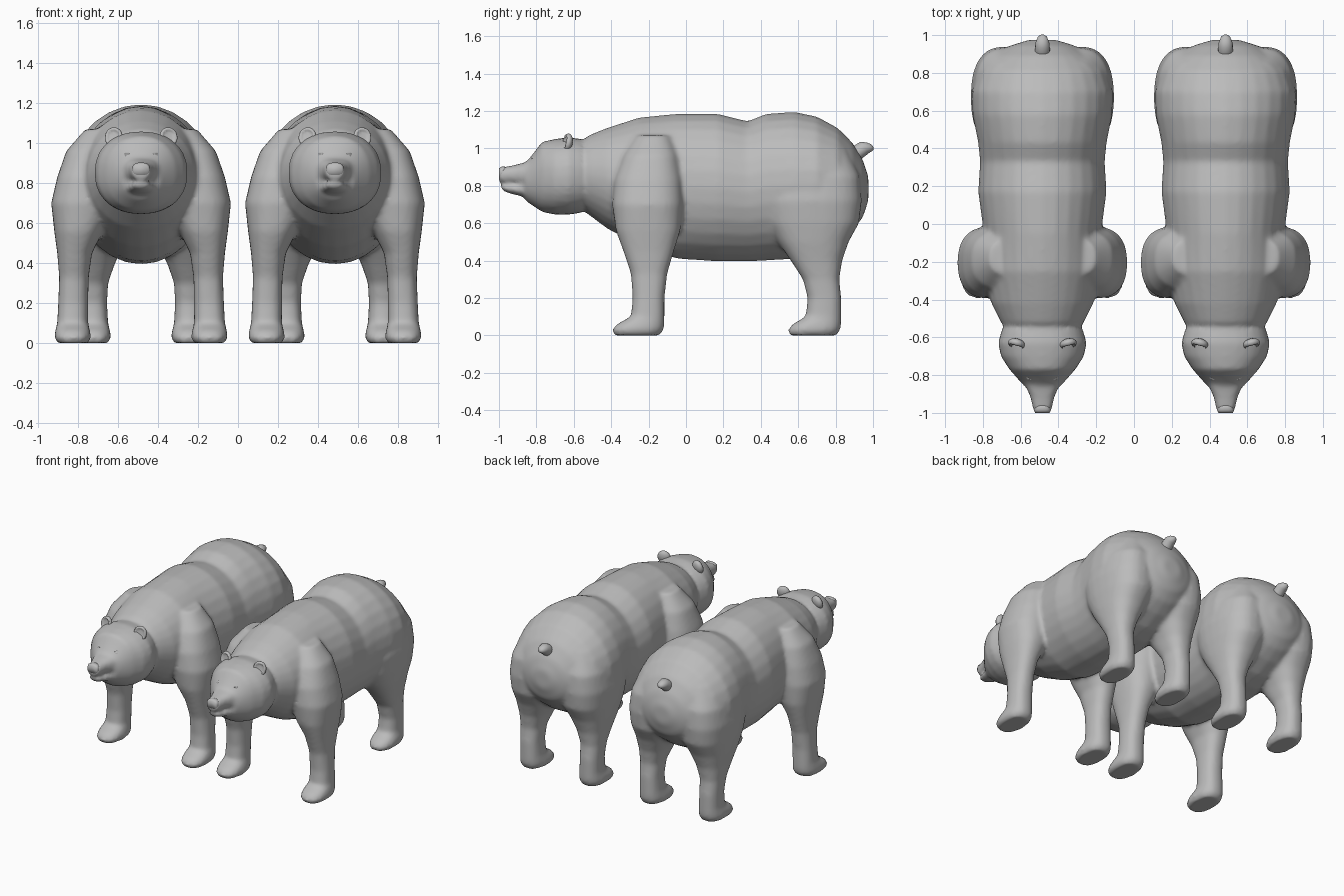
import bpy, bmesh, math
from mathutils import Vector, Matrix

cube = bpy.data.objects.get("Cube")
if cube:
    bpy.data.objects.remove(cube, do_unlink=True)

fur = bpy.data.materials.new("grey_fur")
fur.use_nodes = True
GREY = (0.5, 0.5, 0.5, 1)
fur.diffuse_color = GREY
fur.node_tree.nodes["Principled BSDF"].inputs["Base Color"].default_value = GREY


def loft(bm, rings, power=2.0, sides=28):
    """Skin rings given as (centre, u axis, v axis) and cap both ends."""
    def spread(t):
        return math.copysign(abs(t) ** (2 / power), t)
    loops = []
    for c, u, v in rings:
        loop = []
        for i in range(sides):
            a = math.tau * i / sides
            loop.append(bm.verts.new(Vector(c) + Vector(u) * spread(math.cos(a))
                                     + Vector(v) * spread(math.sin(a))))
        loops.append(loop)
    faces = [bm.faces.new(loops[0]), bm.faces.new(loops[-1])]
    for a, b in zip(loops, loops[1:]):
        for i in range(sides):
            j = (i + 1) % sides
            faces.append(bm.faces.new((a[i], a[j], b[j], b[i])))
    bmesh.ops.recalc_face_normals(bm, faces=faces)


def along_y(bm, rows, power=2.0):
    """Rows are y, top, bottom, half width."""
    loft(bm, [((0, y, (t + b) / 2), (w, 0, 0), (0, 0, (t - b) / 2))
              for y, t, b, w in rows], power)


def limb(bm, rows, side, power=2.4):
    """Rows are z, inner x, outer x, front y, back y."""
    loft(bm, [((side * (i + o) / 2, (f + k) / 2, z), ((o - i) / 2, 0, 0), (0, (k - f) / 2, 0))
              for z, i, o, f, k in rows], power)


def make_object(name, bm):
    mesh = bpy.data.meshes.new(name)
    bm.to_mesh(mesh)
    bm.free()
    mesh.materials.append(fur)
    mesh.shade_smooth()
    obj = bpy.data.objects.new(name, mesh)
    bpy.context.collection.objects.link(obj)
    return obj


TORSO = [(-.62, .98, .72, .15), (-.52, 1.07, .645, .22), (-.42, 1.11, .57, .27),
         (-.25, 1.165, .48, .31), (-.05, 1.185, .41, .31), (.17, 1.185, .395, .34),
         (.33, 1.145, .395, .33), (.43, 1.185, .40, .34), (.58, 1.195, .41, .37),
         (.70, 1.17, .44, .375), (.81, 1.11, .50, .34), (.89, 1.03, .56, .26),
         (.945, .94, .63, .17), (.975, .85, .72, .07)]
HEAD = [(-.50, 1.0, .70, .17), (-.56, 1.05, .655, .215), (-.63, 1.06, .645, .235),
        (-.70, 1.05, .645, .22), (-.77, 1.035, .66, .175), (-.815, .975, .69, .135),
        (-.86, .92, .72, .095)]
SNOUT = [(-.78, .94, .80, .11), (-.86, .925, .80, .088), (-.92, .91, .812, .062),
         (-.975, .90, .815, .052), (-1.0, .885, .82, .042)]
JAW = [(-.78, .81, .69, .10), (-.86, .81, .74, .08), (-.93, .812, .755, .058),
       (-.975, .812, .77, .04), (-.99, .805, .78, .028)]
FRONT_LEG = [(0, .265, .42, -.385, -.14), (.03, .25, .435, -.395, -.12),
             (.06, .255, .43, -.37, -.115), (.10, .265, .42, -.295, -.115),
             (.20, .265, .415, -.285, -.115), (.33, .262, .41, -.295, -.10),
             (.45, .245, .42, -.335, -.065), (.56, .19, .435, -.375, -.03),
             (.70, .12, .45, -.395, -.015), (.83, .10, .42, -.385, -.02),
             (.96, .08, .375, -.34, -.04), (1.07, .06, .28, -.27, -.08)]
HIND_LEG = [(0, .165, .315, .55, .805), (.03, .15, .33, .545, .825),
            (.06, .155, .325, .57, .83), (.10, .165, .315, .64, .83),
            (.20, .17, .315, .65, .83), (.30, .165, .32, .625, .82),
            (.40, .13, .335, .56, .835), (.50, .08, .355, .49, .87),
            (.60, .04, .37, .43, .925), (.72, .03, .38, .40, .94),
            (.85, .03, .36, .44, .93), (1.0, .03, .28, .52, .86)]

# Torso, head and legs fused into one smooth skin
bm = bmesh.new()
along_y(bm, TORSO)
along_y(bm, HEAD, 2.2)
along_y(bm, SNOUT, 2.6)
along_y(bm, JAW)
for side in (-1, 1):
    limb(bm, FRONT_LEG, side)
    limb(bm, HIND_LEG, side)
body = make_object("bear_body", bm)
skin = body.modifiers.new("skin", 'REMESH')
skin.mode = 'VOXEL'
skin.voxel_size = .014
skin.use_smooth_shade = True
relax = body.modifiers.new("relax", 'SMOOTH')
relax.factor = .5
relax.iterations = 7

# Cupped ears
bm = bmesh.new()
for side in (-1, 1):
    place = Matrix.Translation((side * .137, -.635, 1.03)) @ Matrix.Rotation(side * .25, 4, 'Z') \
        @ Matrix.Rotation(-.2, 4, 'X')
    geo = bmesh.ops.create_uvsphere(bm, u_segments=20, v_segments=14, radius=1,
                                    matrix=place @ Matrix.Diagonal((.046, .028, .05, 1)))
    inverse = place.inverted()
    for v in geo["verts"]:
        p = inverse @ v.co
        if p.y < 0:
            p.y = -.012 - p.y * .3 if p.xz.length < .034 else p.y
            v.co = place @ p
ears = make_object("ears", bm)

# Eyes with heavy lids, and the nose pad
bm = bmesh.new()
for side in (-1, 1):
    place = Matrix.Translation((side * .07, -.812, .938)) @ Matrix.Rotation(side * .5, 4, 'Z')
    bmesh.ops.create_uvsphere(bm, u_segments=14, v_segments=10, radius=1,
                              matrix=place @ Matrix.Diagonal((.02, .016, .012, 1)))
    bmesh.ops.create_uvsphere(bm, u_segments=14, v_segments=10, radius=1,
                              matrix=place @ Matrix.Translation((0, .004, .009))
                              @ Matrix.Diagonal((.026, .016, .008, 1)))
eyes = make_object("eyes", bm)

bm = bmesh.new()
along_y(bm, [(-.95, .90, .85, .03), (-.985, .903, .835, .045), (-1.0, .893, .84, .038)], 2.6)
nose = make_object("nose", bm)

# Stubby upturned tail
bm = bmesh.new()
loft(bm, [((0, y, z), (r, 0, 0), (0, -.6 * r, .8 * r))
          for y, z, r in ((.87, .94, .045), (.92, .98, .04), (.955, 1.005, .038),
                          (.985, 1.01, .026), (.998, 1.012, .01))], 2, 16)
tail = make_object("tail", bm)

# Two identical bears side by side
for part in (body, ears, eyes, nose, tail):
    twin = part.copy()
    twin.name = "second_" + part.name
    bpy.context.collection.objects.link(twin)
    part.location.x = -.485
    twin.location.x = .485
